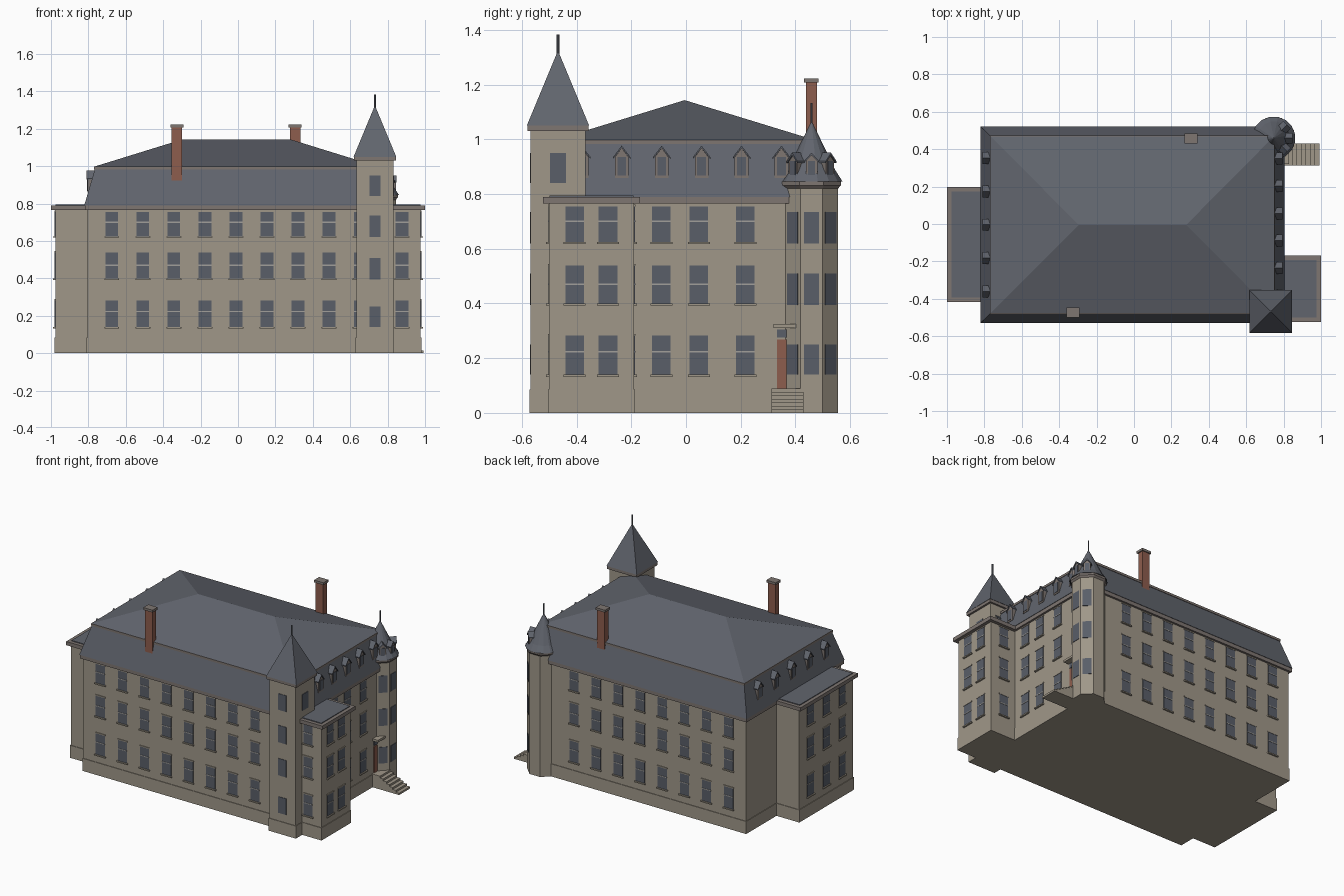
import bpy, bmesh
from math import radians, cos, sin, pi
from mathutils import Matrix, Vector

cube = bpy.data.objects.get("Cube")
if cube:
    bpy.data.objects.remove(cube)


def material(name, rgb):
    m = bpy.data.materials.new(name)
    m.use_nodes = True
    m.diffuse_color = (*rgb, 1)
    m.node_tree.nodes["Principled BSDF"].inputs["Base Color"].default_value = (*rgb, 1)
    return m


STONE = material("stone", (0.35, 0.31, 0.25))
SLATE = material("slate", (0.12, 0.13, 0.155))
GLASS = material("window glass", (0.10, 0.112, 0.14))
BRICK = material("red brick", (0.27, 0.11, 0.075))
TRIM = material("trim", (0.21, 0.18, 0.165))
BAR = material("window bar", (0.36, 0.35, 0.33))


class Part:
    """Collects simple solids into one named object."""

    def __init__(self, name, mat):
        self.name, self.mat, self.bm = name, mat, bmesh.new()

    def box(self, lo, hi, frame=Matrix()):
        lo, hi = Vector(lo), Vector(hi)
        size = Matrix.Diagonal((*(hi - lo), 1))
        bmesh.ops.create_cube(self.bm, size=1, matrix=frame @ Matrix.Translation((lo + hi) / 2) @ size)
        return self

    def loft(self, rings, frame=Matrix()):
        """Skin equal rings from bottom to top, capping both ends."""
        rows = [[self.bm.verts.new(frame @ Vector(p)) for p in ring] for ring in rings]
        n = len(rows[0])
        for a, b in zip(rows, rows[1:]):
            for i in range(n):
                j = (i + 1) % n
                self.bm.faces.new((a[i], a[j], b[j], b[i]))
        self.bm.faces.new(rows[0][::-1])
        self.bm.faces.new(rows[-1])
        return self

    def done(self):
        bmesh.ops.remove_doubles(self.bm, verts=self.bm.verts, dist=1e-5)
        bmesh.ops.dissolve_degenerate(self.bm, edges=self.bm.edges, dist=1e-6)
        bmesh.ops.recalc_face_normals(self.bm, faces=self.bm.faces)
        me = bpy.data.meshes.new(self.name)
        self.bm.to_mesh(me)
        self.bm.free()
        me.materials.append(self.mat)
        ob = bpy.data.objects.new(self.name, me)
        bpy.context.scene.collection.objects.link(ob)
        return ob


def rect(x0, x1, y0, y1, z):
    return [(x0, y0, z), (x1, y0, z), (x1, y1, z), (x0, y1, z)]


def ring(r, z, n, turn=0):
    return [(r * cos(2 * pi * i / n + turn), r * sin(2 * pi * i / n + turn), z) for i in range(n)]


def facing(x, y, degrees):
    """Frame on a wall: local x points outward, local y runs along it."""
    return Matrix.Translation((x, y, 0)) @ Matrix.Rotation(radians(degrees), 4, "Z")


RIGHT, BACK, LEFT, FRONT = 0, 90, 180, -90
X0, X1, Y0, Y1 = -0.805, 0.788, -0.512, 0.505
TOWER = (0.732, -0.468)
TURRET = (0.747, 0.459)

# Masses of the building, each with a slightly proud plinth
blocks = {
    "main_walls": (X0, X1, Y0, Y1, 0.77),
    "right_wing_walls": (0.7, 0.977, -0.5, -0.19, 0.77),
    "left_wing_walls": (-0.977, -0.7, -0.4, 0.18, 0.77),
    "square_tower_walls": (TOWER[0] - 0.099, TOWER[0] + 0.099, TOWER[1] - 0.1, TOWER[1] + 0.1, 1.035),
}
plinth = Part("plinth", STONE)
for name, (x0, x1, y0, y1, top) in blocks.items():
    Part(name, STONE).box((x0, y0, 0), (x1, y1, top)).done()
    e = 0.004
    plinth.box((x0 - e, y0 - e, 0), (x1 + e, y1 + e, 0.085))
plinth.done()

# Flat wing roofs
cornice, panels = Part("wing_cornices", TRIM), Part("wing_roof_panels", SLATE)
for x0, x1, y0, y1 in ((0.7, 1.0, -0.523, -0.168), (-1.0, -0.7, -0.417, 0.197)):
    cornice.box((x0, y0, 0.765), (x1, y1, 0.79))
    e = 0.024
    panels.box((x0 + e, y0 + e, 0.785), (x1 - e, y1 - e, 0.795))
cornice.done()
panels.done()

# Main mansard roof with eaves and curb trim
Part("main_eaves", TRIM).box((X0 - 0.014, Y0 - 0.014, 0.765), (X1 + 0.014, Y1 + 0.014, 0.793)).done()
Part("mansard_roof", SLATE).loft([
    rect(-0.822, 0.805, -0.53, 0.522, 0.79),
    rect(-0.765, 0.748, -0.476, 0.468, 0.985)]).done()
Part("roof_curb", TRIM).box((-0.769, -0.48, 0.983), (0.752, 0.472, 0.998)).done()
Part("hip_roof", SLATE).loft([
    rect(-0.766, 0.749, -0.477, 0.469, 0.998),
    rect(-0.297, 0.28, -0.006, -0.004, 1.143)]).done()

# Square tower roof
tx, ty = TOWER
at_tower = Matrix.Translation((tx, ty, 0))
Part("tower_eaves", TRIM).box((-0.112, -0.112, 1.03), (0.112, 0.112, 1.052), at_tower).done()
Part("tower_roof", SLATE).loft([rect(-h, h, -h, h, z) for h, z in
                                ((0.114, 1.05), (0.002, 1.32))], at_tower).done()
finials = Part("finials", SLATE)
finials.loft([ring(0.005, z, 8) for z in (1.3, 1.383)], at_tower)

# Octagonal corner turret
at_turret = Matrix.Translation((*TURRET, 0))
APOTHEM = 0.097
corner = APOTHEM / cos(pi / 8)
Part("turret_walls", STONE).loft([ring(corner, z, 8, pi / 8) for z in (0, 0.83)], at_turret).done()
Part("turret_eaves", TRIM).loft([ring(r, z, 8, pi / 8) for r, z in
                                 ((corner, 0.82), (0.116, 0.832), (0.116, 0.846))], at_turret).done()
Part("turret_roof", SLATE).loft([ring(r, z, 16, pi / 16) for r, z in
                                 ((0.116, 0.845), (0.09, 0.885), (0.002, 1.064))], at_turret).done()
finials.loft([ring(0.004, z, 8) for z in (1.05, 1.133)], at_turret)
finials.done()

# Windows with sills, lintels and bars
glass, bars = Part("windows", GLASS), Part("window_bars", BAR)
sills = Part("window_sills_and_lintels", STONE)
FLOORS = ((0.14, 0.282, 0.223), (0.4, 0.538, 0.47), (0.625, 0.755, 0.7))


def sash_column(frame, w=0.068):
    for z0, z1, bar in FLOORS:
        glass.box((-0.004, -w / 2, z0), (0.003, w / 2, z1), frame)
        bars.box((0, -w / 2, bar - 0.003), (0.005, w / 2, bar + 0.003), frame)
        sills.box((-0.004, -w / 2 - 0.006, z0 - 0.008), (0.011, w / 2 + 0.006, z0), frame)
        sills.box((-0.004, -w / 2 - 0.004, z1), (0.005, w / 2 + 0.004, z1 + 0.007), frame)


for i in range(9):
    x = -0.675 + 0.166 * i
    sash_column(facing(x, Y0, FRONT))
    if i < 8:
        sash_column(facing(x, Y1, BACK))
for y in (-0.09, 0.047, 0.217):
    sash_column(facing(X1, y, RIGHT))
for y in (-0.407, -0.285):
    sash_column(facing(0.977, y, RIGHT))
sash_column(facing(0.877, -0.5, FRONT))
sash_column(facing(0.877, -0.19, BACK))
for y in (0.06, -0.11, -0.28):
    sash_column(facing(-0.977, y, LEFT))

# Plain tower and turret lights
for z0, z1 in ((0.14, 0.25), (0.395, 0.51), (0.62, 0.735), (0.84, 0.95)):
    for side in (FRONT, RIGHT):
        glass.box((0.095, -0.03, z0), (0.103, 0.03, z1), facing(tx, ty, side))
    if z1 < 0.8:
        for angle in (-45, 0, 45):
            glass.box((0.092, -0.028, z0), (0.1, 0.028, z1), facing(*TURRET, angle))

# Gabled dormers on the end slopes and the turret
cheeks, hoods = Part("dormer_fronts", TRIM), Part("dormer_roofs", SLATE)


def dormer(frame, w, z0, z1, z2, depth):
    h = w / 2

    def gable(x, s, dz):
        return [(x, -s, z0), (x, s, z0), (x, s, z1 + dz), (x, 0, z2 + dz), (x, -s, z1 + dz)]

    cheeks.loft([gable(-depth, h, 0), gable(0, h, 0)], frame)
    over = h + 0.007
    hoods.loft([[(x, -over, z1 - 0.007), (x, 0, z2), (x, over, z1 - 0.007),
                 (x, over, z1), (x, 0, z2 + 0.009), (x, -over, z1)] for x in (-depth, 0.006)], frame)
    glass.box((-0.004, -h * 0.64, z0 + 0.01), (0.003, h * 0.64, z1), frame)


for i in range(6):
    dormer(facing(0.788, -0.381 + 0.146 * i, RIGHT), 0.05, 0.858, 0.935, 0.968, 0.06)
for i in range(5):
    dormer(facing(-0.805, -0.36 + 0.178 * i, LEFT), 0.05, 0.858, 0.935, 0.968, 0.06)
for angle in (-45, 0, 45):
    dormer(facing(*TURRET, angle) @ Matrix.Translation((0.095, 0, 0)), 0.042, 0.855, 0.92, 0.942, 0.07)

# Chimneys
stacks, caps = Part("chimneys", BRICK), Part("chimney_caps", TRIM)
for x, y in ((-0.327, -0.473), (0.305, 0.458)):
    at = Matrix.Translation((x, y, 0))
    stacks.box((-0.028, -0.02, 0.8), (0.028, 0.02, 1.21), at)
    caps.box((-0.035, -0.027, 1.207), (0.035, 0.027, 1.223), at)
stacks.done()
caps.done()

# Entrance door, transom, hood and steps
entry = facing(X1, 0.368, RIGHT)
Part("entrance_door", BRICK).box((-0.004, -0.036, 0.09), (0.005, 0.036, 0.268), entry).done()
glass.box((-0.004, -0.036, 0.275), (0.005, 0.036, 0.305), entry)
Part("door_hood", STONE).box((-0.004, -0.048, 0.31), (0.04, 0.048, 0.325), entry).done()
steps = Part("entrance_steps", STONE)
COUNT = 7
for i in range(COUNT):
    steps.box((0.75, 0.313, 0.09 * i / COUNT), (0.992 - 0.024 * i, 0.43, 0.09 * (i + 1) / COUNT))
steps.done()

for part in (glass, bars, sills, cheeks, hoods):
    part.done()
